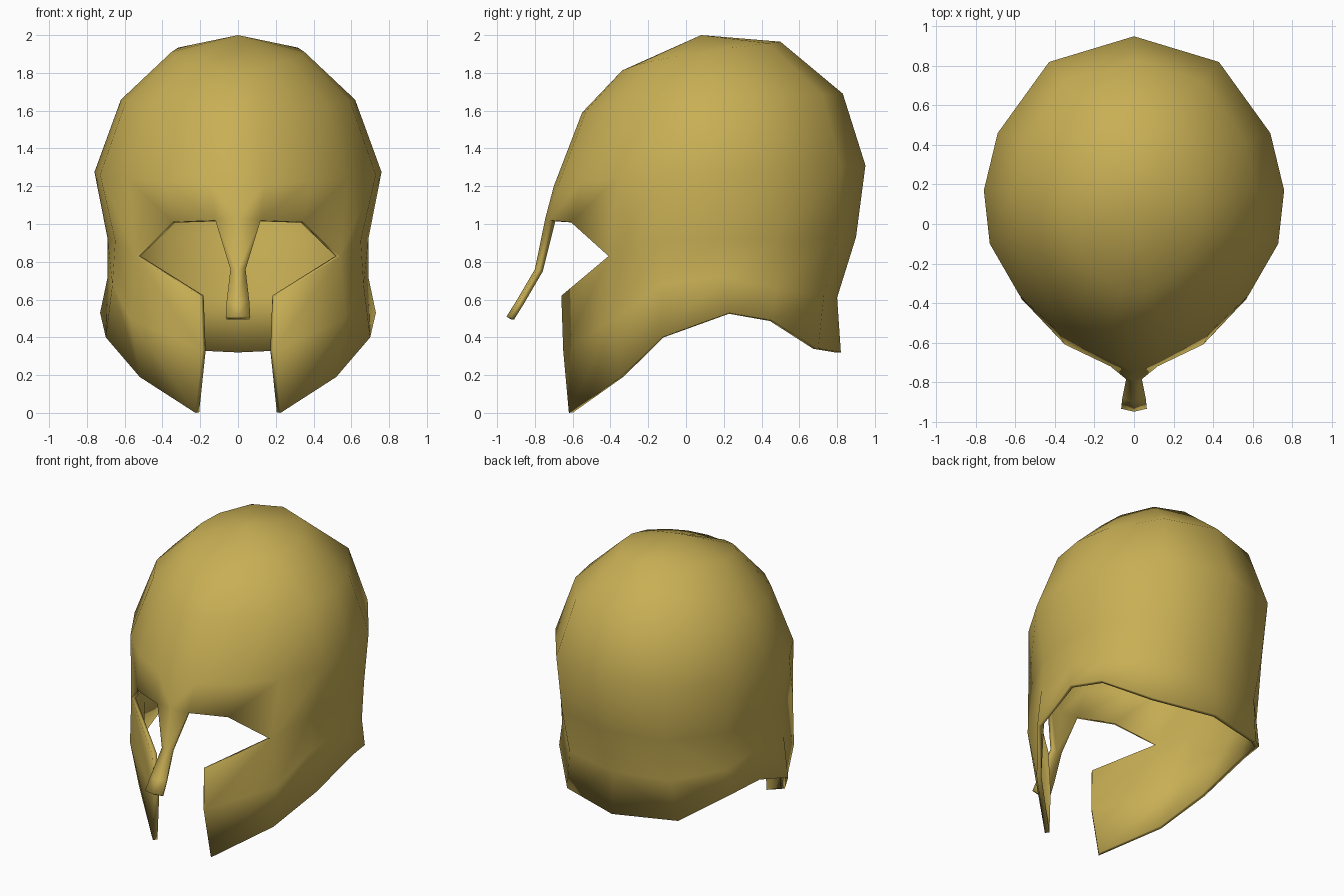
import bpy, bmesh

if "Cube" in bpy.data.objects:
    bpy.data.objects.remove(bpy.data.objects["Cube"])

bronze = bpy.data.materials.new("bronze")
bronze.diffuse_color = (0.58, 0.43, 0.09, 1.0)
bronze.use_nodes = True
bronze.node_tree.nodes["Principled BSDF"].inputs["Base Color"].default_value = bronze.diffuse_color

# Half outline of the widest ring, from forehead round to back of head
plan = [(0, -.70), (.14, -.675), (.38, -.55), (.58, -.36), (.73, -.10),
        (.76, .17), (.69, .46), (.43, .82), (0, .95)]
# Dome rings: half width, front y, back y, front z, back z
dome = [(.76, -.70, .95, 1.20, 1.31),
        (.62, -.55, .83, 1.59, 1.69),
        (.35, -.35, .50, 1.80, 1.965)]
# Brow ring, following the top of the eye openings
brow = [(0, -.745, 1.03), (.12, -.72, 1.02), (.35, -.61, 1.01), (.54, -.41, .83),
        (.65, -.13, .91), (.69, .19, .92), (.64, .48, .92), (.40, .80, .93), (0, .90, .93)]
# Neck narrowing and flared bottom rim, from cheek to nape
neck = [(.57, -.38, .50), (.665, -.13, .68), (.69, .20, .72), (.63, .47, .66),
        (.39, .73, .62), (0, .80, .61)]
rim = [(.52, -.35, .19), (.70, -.13, .40), (.73, .23, .53), (.66, .46, .49),
       (.43, .70, .34), (0, .82, .32)]
# Front edge of the cheek plate, top to bottom
cheek = [(.20, -.66, .62), (.19, -.65, .33), (.225, -.62, 0)]
# Nose guard rows: centre y, half width, z
nose = [(-.80, .04, .76), (-.90, .06, .59), (-.95, .065, .51)]

bm = bmesh.new()


def row(points):
    return [bm.verts.new(p) for p in points]


def bridge(low, high):
    """Outward quads between two rows of equal length."""
    for i in range(len(low) - 1):
        bm.faces.new((low[i], low[i + 1], high[i + 1], high[i]))


def dome_ring(w, front, back, z_front, z_back):
    points = []
    for x, y in plan:
        t = (y + .70) / 1.65
        points.append((x * w / .76, front + (back - front) * t,
                       z_front + (z_back - z_front) * t ** .6))
    return row(points)


# Skull dome down to the brow
brow_row = row(brow)
below = brow_row
for ring in dome:
    above = dome_ring(*ring)
    bridge(below, above)
    below = above
apex = bm.verts.new((0, .08, 2.0))
for a, b in zip(below, below[1:]):
    bm.faces.new((a, b, apex))

# Neck guard
neck_row, rim_row = row(neck), row(rim)
bridge(neck_row, brow_row[3:])
bridge(rim_row, neck_row)

# Cheek plate
top, mid, tip = row(cheek)
bridge([mid, neck_row[0]], [top, brow_row[3]])
bridge([tip, rim_row[0]], [mid, neck_row[0]])

# Nose guard
above = brow_row[:2]
for y, w, z in nose:
    low = row([(0, y, z), (w, y + .015, z)])
    bridge(low, above)
    above = low

for f in bm.faces:
    f.smooth = True
mesh = bpy.data.meshes.new("helmet_shell")
bm.to_mesh(mesh)
bm.free()
mesh.materials.append(bronze)
helmet = bpy.data.objects.new("helmet_shell", mesh)
bpy.context.collection.objects.link(helmet)

# Other half and sheet thickness
mirror = helmet.modifiers.new("mirror", 'MIRROR')
mirror.use_axis[0] = True
mirror.use_clip = True
shell = helmet.modifiers.new("thickness", 'SOLIDIFY')
shell.thickness = .03
shell.offset = -1
